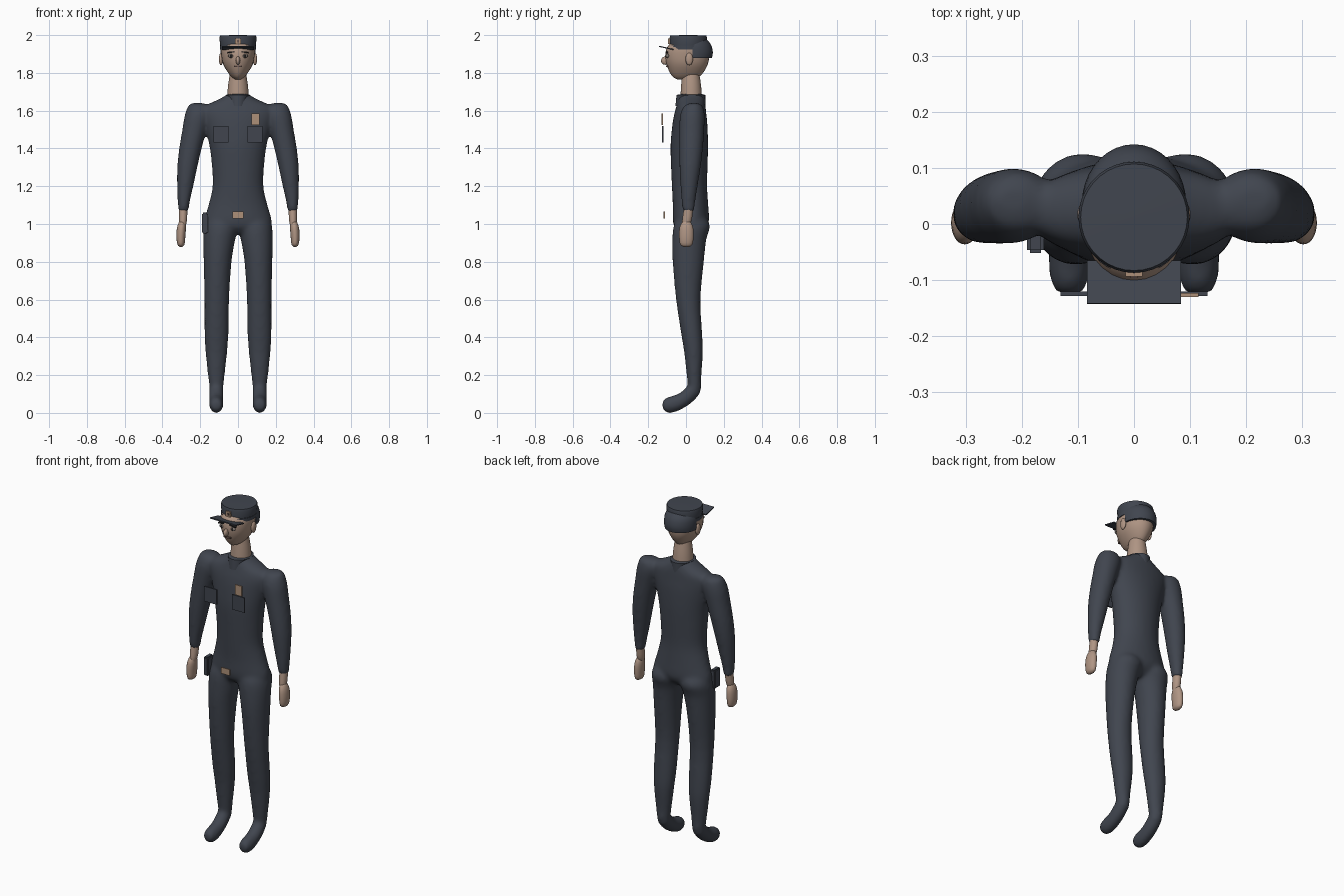
import bpy, bmesh, math
from mathutils import Matrix, Vector

if "Cube" in bpy.data.objects:
    bpy.data.objects.remove(bpy.data.objects["Cube"])


def material(name, rgb):
    m = bpy.data.materials.new(name)
    m.diffuse_color = (*rgb, 1)
    m.use_nodes = True
    m.node_tree.nodes["Principled BSDF"].inputs["Base Color"].default_value = m.diffuse_color
    return m


SLATE = material("slate_uniform", (0.052, 0.06, 0.078))
SKIN = material("skin", (0.43, 0.30, 0.23))
BRASS = material("tan_brass", (0.42, 0.28, 0.19))
DARK = material("dark_hair", (0.02, 0.018, 0.018))
EYE = material("eye_grey", (0.22, 0.19, 0.17))
LIP = material("lip_brown", (0.16, 0.10, 0.085))


def finish(bm, name, mat, smooth=True):
    bmesh.ops.recalc_face_normals(bm, faces=bm.faces[:])
    me = bpy.data.meshes.new(name)
    bm.to_mesh(me)
    bm.free()
    ob = bpy.data.objects.new(name, me)
    bpy.context.collection.objects.link(ob)
    me.materials.append(mat)
    if smooth:
        bpy.ops.object.select_all(action='DESELECT')
        ob.select_set(True)
        bpy.context.view_layer.objects.active = ob
        bpy.ops.object.shade_smooth_by_angle(angle=math.radians(40))
    return ob


def spline(rows, steps):
    """Catmull-Rom resampling of cross-section rows."""
    out = []
    for i in range(len(rows) - 1):
        p = [rows[max(0, min(len(rows) - 1, i + k))] for k in (-1, 0, 1, 2)]
        for s in range(steps):
            t = s / steps
            out.append([0.5 * (2 * b + (c - a) * t + (2 * a - 5 * b + 4 * c - d) * t * t
                               + (3 * b - a - 3 * c + d) * t ** 3) for a, b, c, d in zip(*p)])
    return out + [list(rows[-1])]


def loft(bm, rows, axis='z', sides=28, steps=3, flip=1):
    """Rows are (x0, x1, b0, b1, position): elliptical sections along z or y."""
    rings = []
    for x0, x1, b0, b1, pos in (spline(rows, steps) if steps > 1 else rows):
        ring = []
        for k in range(sides):
            a = 2 * math.pi * k / sides
            x = flip * ((x0 + x1) / 2 + (x1 - x0) / 2 * math.cos(a))
            b = (b0 + b1) / 2 + (b1 - b0) / 2 * math.sin(a)
            ring.append(bm.verts.new((x, b, pos) if axis == 'z' else (x, pos, b)))
        rings.append(ring)
    faces = [bm.faces.new(rings[0]), bm.faces.new(rings[-1])]
    for r, s in zip(rings, rings[1:]):
        for k in range(sides):
            j = (k + 1) % sides
            faces.append(bm.faces.new((r[k], r[j], s[j], s[k])))
    bmesh.ops.recalc_face_normals(bm, faces=faces)


def ball(name, loc, radii, mat):
    bm = bmesh.new()
    bmesh.ops.create_uvsphere(bm, u_segments=20, v_segments=12, radius=1,
                              matrix=Matrix.Translation(loc) @ Matrix.Diagonal((*radii, 1)))
    return finish(bm, name, mat)


def box(name, x, y, z, mat, tilt=0.0, roll=0.0, bevel=0.0):
    loc = Vector(((x[0] + x[1]) / 2, (y[0] + y[1]) / 2, (z[0] + z[1]) / 2))
    bm = bmesh.new()
    bmesh.ops.create_cube(bm, size=1, matrix=Matrix.Translation(loc)
                          @ Matrix.Rotation(tilt, 4, 'X') @ Matrix.Rotation(roll, 4, 'Y')
                          @ Matrix.Diagonal((x[1] - x[0], y[1] - y[0], z[1] - z[0], 1)))
    if bevel:
        bmesh.ops.bevel(bm, geom=bm.edges[:], offset=bevel, segments=2, affect='EDGES')
    return finish(bm, name, mat, smooth=False)


# Uniform: torso, arms, legs and feet fused into one smooth surface
TORSO = [(-.12, .12, -.03, .07, .95), (-.17, .17, -.06, .105, .98), (-.18, .18, -.07, .122, 1.02),
         (-.157, .157, -.07, .118, 1.1), (-.135, .135, -.075, .112, 1.2), (-.14, .14, -.08, .115, 1.32),
         (-.153, .153, -.082, .117, 1.42), (-.178, .178, -.073, .114, 1.52), (-.195, .195, -.063, .108, 1.58),
         (-.185, .185, -.052, .104, 1.62), (-.125, .125, -.045, .1, 1.65), (-.075, .075, -.04, .095, 1.675),
         (-.058, .058, -.035, .09, 1.69)]
ARM = [(.262, .316, -.018, .044, 1.065), (.254, .32, -.024, .05, 1.12), (.236, .323, -.03, .062, 1.2),
       (.215, .322, -.035, .078, 1.3), (.192, .312, -.036, .09, 1.4), (.165, .295, -.036, .097, 1.5),
       (.145, .286, -.034, .1, 1.56), (.14, .275, -.025, .097, 1.6), (.16, .262, -.005, .085, 1.63),
       (.185, .245, .02, .065, 1.64)]
LEG = [(.08, .147, .015, .075, .1), (.07, .16, .003, .082, .2), (.057, .172, -.01, .09, .32),
       (.05, .178, -.026, .086, .42), (.047, .178, -.053, .077, .6), (.034, .182, -.071, .095, .8),
       (.014, .184, -.072, .108, .92), (.0, .18, -.066, .128, .99), (.02, .16, -.04, .1, 1.04)]
FOOT = [(.1, .13, .03, .055, -.126), (.085, .145, .008, .075, -.115), (.078, .152, -.002, .088, -.085),
        (.077, .153, .012, .105, -.035), (.077, .153, .045, .155, .02), (.082, .148, .08, .2, .058),
        (.1, .13, .12, .18, .08)]
bm = bmesh.new()
loft(bm, TORSO)
for side in (-1, 1):
    loft(bm, ARM, flip=side)
    loft(bm, LEG, flip=side)
    loft(bm, FOOT, axis='y', flip=side)
body = finish(bm, "uniform_body", SLATE)
rm = body.modifiers.new("fuse", 'REMESH')
rm.mode = 'VOXEL'
rm.voxel_size = 0.01
rm.use_smooth_shade = True
sm = body.modifiers.new("soften", 'SMOOTH')
sm.factor = 0.5
sm.iterations = 12

# Wrists and hands
for side, tag in ((-1, "right"), (1, "left")):
    bm = bmesh.new()
    loft(bm, [(.278, .308, -.02, .015, .985), (.27, .312, -.02, .03, 1.02), (.268, .312, -.012, .038, 1.08)], flip=side)
    finish(bm, tag + "_wrist", SKIN)
    bm = bmesh.new()
    loft(bm, [(.298, .306, -.008, .012, .878), (.284, .32, -.03, .033, .89), (.279, .326, -.036, .04, .93),
              (.276, .323, -.034, .038, .98), (.28, .312, -.02, .025, 1.01), (.29, .302, -.005, .01, 1.02)], flip=side)
    finish(bm, tag + "_hand", SKIN)

# Neck and collar
bm = bmesh.new()
loft(bm, [(-.058, .058, -.03, .085, 1.66), (-.053, .053, -.026, .08, 1.73), (-.042, .042, -.02, .07, 1.8)])
finish(bm, "neck", SKIN)
bm = bmesh.new()
loft(bm, [(-.052, .052, -.056, .103, 1.625), (-.064, .064, -.05, .102, 1.683),
          (-.056, .056, -.036, .09, 1.686)], steps=1)
finish(bm, "collar", SLATE)

# Head, nose, ears
bm = bmesh.new()
loft(bm, [(-.012, .012, -.04, .03, 1.764), (-.03, .03, -.065, .062, 1.775), (-.052, .052, -.085, .09, 1.8),
          (-.078, .078, -.103, .115, 1.845), (-.088, .088, -.11, .123, 1.89), (-.09, .09, -.1, .12, 1.935),
          (-.07, .07, -.07, .09, 1.97)])
finish(bm, "head", SKIN)
ball("nose", (0, -.11, 1.865), (.012, .022, .022), SKIN)
for side, tag in ((-1, "right"), (1, "left")):
    ball(tag + "_ear", (side * .09, .017, 1.873), (.011, .02, .033), SKIN)
    ball(tag + "_eye", (side * .036, -.097, 1.89), (.016, .009, .011), EYE)
    ball(tag + "_pupil", (side * .036, -.104, 1.89), (.006, .004, .008), DARK)
    x = sorted((side * .018, side * .056))
    box(tag + "_brow", x, (-.107, -.094), (1.906, 1.913), DARK, roll=side * .12)
box("mouth", (-.022, .022), (-.105, -.092), (1.83, 1.839), LIP)

# Cap: crown, band, rear skirt, peak, badge
bm = bmesh.new()
loft(bm, [(-.092, .092, -.085, .108, 1.925), (-.094, .094, -.084, .108, 1.945), (-.099, .099, -.087, .111, 1.985),
          (-.095, .095, -.083, .107, 1.998), (-.02, .02, -.01, .035, 2.0)], sides=36, steps=1)
finish(bm, "cap_crown", SLATE)
bm = bmesh.new()
loft(bm, [(-.095, .095, -.09, .112, 1.925), (-.096, .096, -.09, .112, 1.945)], sides=36, steps=1)
finish(bm, "cap_band", SLATE)
bm = bmesh.new()
loft(bm, [(-.091, .091, -.07, .137, 1.878), (-.093, .093, -.07, .142, 1.91), (-.09, .09, -.07, .132, 1.95),
          (-.075, .075, -.06, .108, 1.98)], sides=36)
bmesh.ops.bisect_plane(bm, geom=bm.verts[:] + bm.edges[:] + bm.faces[:], plane_co=(0, .035, 1.9),
                       plane_no=(0, -1, 0), clear_outer=True)
bmesh.ops.holes_fill(bm, edges=[e for e in bm.edges if e.is_boundary])
finish(bm, "cap_rear_skirt", SLATE)
box("cap_peak", (-.084, .084), (-.143, -.065), (1.929, 1.935), SLATE, tilt=-.22)
box("cap_badge", (-.015, .015), (-.094, -.084), (1.952, 1.982), BRASS)
box("cap_badge_centre", (-.006, .006), (-.096, -.093), (1.96, 1.973), LIP)

# Chest pockets, name badge, buckle and holster
for side, tag in ((-1, "right"), (1, "left")):
    box(tag + "_pocket", sorted((side * .05, side * .131)), (-.128, -.12), (1.432, 1.52), SLATE)
box("chest_badge", (.072, .115), (-.13, -.123), (1.525, 1.585), BRASS)
box("belt_buckle", (-.028, .028), (-.118, -.112), (1.03, 1.066), BRASS)
box("holster", (-.191, -.16), (-.052, .005), (.95, 1.06), SLATE, bevel=.006)
